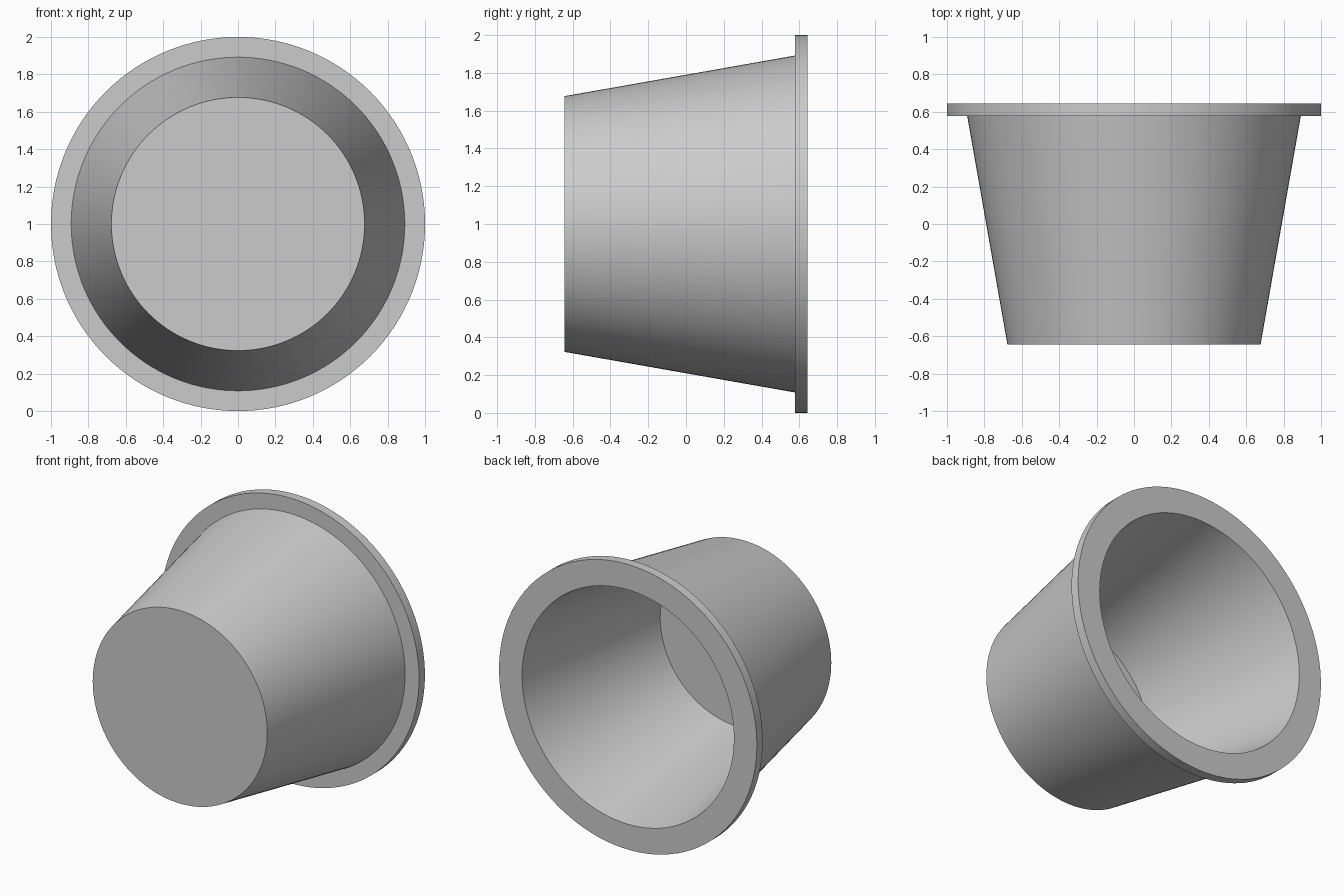
import bpy, bmesh, math
from mathutils import Matrix

cube = bpy.data.objects.get("Cube")
if cube:
    bpy.data.objects.remove(cube, do_unlink=True)

# Single plain grey
grey = bpy.data.materials.new("light_grey")
grey.use_nodes = True
colour = (0.6, 0.6, 0.6, 1)
grey.diffuse_color = colour
grey.node_tree.nodes["Principled BSDF"].inputs["Base Color"].default_value = colour

SEGMENTS = 128
# Closed wall section as (radius, y): base, tapered side, flange, inside, floor
profile = [(0, -0.643), (0.677, -0.643), (0.892, 0.578), (1, 0.578),
           (1, 0.643), (0.822, 0.643), (0.605, -0.578), (0, -0.578)]

# Spin the section around the y axis
bm = bmesh.new()
verts = [bm.verts.new((r, y, 0)) for r, y in profile]
edges = [bm.edges.new(pair) for pair in zip(verts, verts[1:])]
bmesh.ops.spin(bm, geom=verts + edges, cent=(0, 0, 0), axis=(0, 1, 0),
               angle=math.tau, steps=SEGMENTS, use_duplicate=False)
bmesh.ops.remove_doubles(bm, verts=bm.verts, dist=0.0001)
bmesh.ops.recalc_face_normals(bm, faces=bm.faces)
bmesh.ops.transform(bm, matrix=Matrix.Translation((0, 0, 1)), verts=bm.verts)

mesh = bpy.data.meshes.new("flanged_cup")
bm.to_mesh(mesh)
bm.free()
mesh.materials.append(grey)
cup = bpy.data.objects.new("flanged_cup", mesh)
bpy.context.collection.objects.link(cup)

# Smooth round walls with crisp rims
bpy.context.view_layer.objects.active = cup
cup.select_set(True)
bpy.ops.object.shade_smooth_by_angle(angle=math.radians(30))
